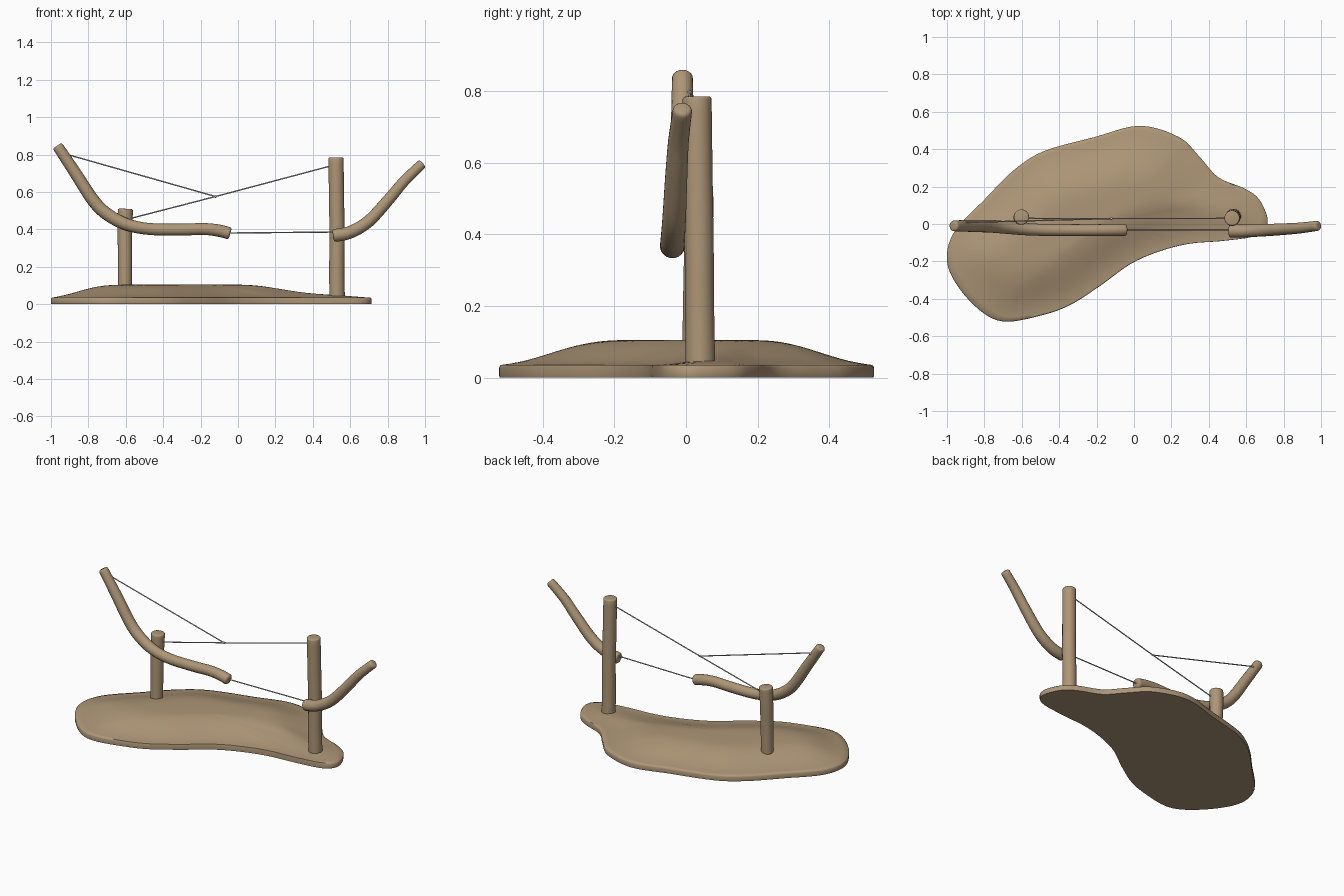
import bpy, bmesh, math
from mathutils import Vector

cube = bpy.data.objects.get("Cube")
if cube:
    bpy.data.objects.remove(cube)


def material(name, color):
    mat = bpy.data.materials.new(name)
    mat.use_nodes = True
    mat.diffuse_color = color
    mat.node_tree.nodes["Principled BSDF"].inputs["Base Color"].default_value = color
    return mat


TAN = material("tan clay", (0.42, 0.305, 0.185, 1))
CORD = material("pale grey cord", (0.55, 0.53, 0.49, 1))


def finish(name, bm, mat=TAN, angle=45):
    bmesh.ops.recalc_face_normals(bm, faces=bm.faces)
    mesh = bpy.data.meshes.new(name)
    bm.to_mesh(mesh)
    bm.free()
    mesh.materials.append(mat)
    obj = bpy.data.objects.new(name, mesh)
    bpy.context.collection.objects.link(obj)
    bpy.ops.object.select_all(action='DESELECT')
    obj.select_set(True)
    bpy.context.view_layer.objects.active = obj
    bpy.ops.object.shade_smooth_by_angle(angle=math.radians(angle))


def spline(pts, steps, closed=False):
    """Smooth curve through the points (vectors of any size)."""
    pts = [Vector(p) for p in pts]
    n = len(pts)
    pick = (lambda i: pts[i % n]) if closed else (lambda i: pts[max(0, min(n - 1, i))])
    out = []
    for i in range(n if closed else n - 1):
        a, b, c, d = (pick(i + k) for k in (-1, 0, 1, 2))
        for s in range(steps):
            t = s / steps
            out.append(b + (c - a) * (t / 2) + (a * 2 - b * 5 + c * 4 - d) * (t * t / 2)
                       + (b * 3 - a - c * 3 + d) * (t ** 3 / 2))
    return out if closed else out + [pts[-1]]


def bridge(bm, r0, r1):
    n = len(r0)
    for i in range(n):
        bm.faces.new((r0[i], r0[(i + 1) % n], r1[(i + 1) % n], r1[i]))


def tube(name, pts, mat=TAN, sides=20, steps=5, soft=0.012):
    """Sweep a round section along (x, y, z, radius) points, with softened ends."""
    path = spline(pts, steps)
    pos = [p.xyz for p in path]
    rad = [p.w for p in path]
    tang = [(pos[min(i + 1, len(pos) - 1)] - pos[max(i - 1, 0)]).normalized()
            for i in range(len(pos))]
    rows = list(zip(pos, tang, rad))
    if soft:
        def cap(p, t, r, sign):
            return [(p + t * sign * soft * h, t, r - soft * k)
                    for h, k in ((0.5, 0.15), (0.87, 0.5), (1, 1))]
        rows = cap(*rows[0], -1)[::-1] + rows + cap(*rows[-1], 1)
    bm = bmesh.new()
    rings = []
    side = tang[0].orthogonal()
    for p, t, r in rows:
        side = (side - t * side.dot(t)).normalized()
        up = t.cross(side)
        rings.append([bm.verts.new(p + (side * math.cos(a) + up * math.sin(a)) * r)
                      for a in (2 * math.pi * k / sides for k in range(sides))])
    for r0, r1 in zip(rings, rings[1:]):
        bridge(bm, r0, r1)
    bm.faces.new(rings[0])
    bm.faces.new(rings[-1])
    finish(name, bm, mat)


def smooth(t):
    t = max(0, min(1, t))
    return t * t * (3 - 2 * t)


# Mound-like base: free-form outline, vertical rim, domed top
OUTLINE = [(-1, -.2), (-.96, -.04), (-.8, .13), (-.64, .29), (-.48, .39), (-.21, .465),
           (.03, .525), (.24, .465), (.35, .36), (.45, .25), (.59, .19), (.67, .13),
           (.715, .015), (.66, -.06), (.48, -.09), (.3, -.105), (.14, -.145), (-.02, -.215),
           (-.18, -.33), (-.345, -.435), (-.5, -.49), (-.68, -.522), (-.8, -.48), (-.93, -.35)]
edge = spline(OUTLINE, 5, closed=True)
centre = Vector((-.2, 0))


def height(p):
    d = min((p - e).length for e in edge)
    low = 1 - 0.45 * smooth(p.x / .45)
    return .035 + .07 * low * smooth(d / .29)


bm = bmesh.new()
last = [bm.verts.new(centre.lerp(e, .998).to_3d()) for e in edge]
bm.faces.new(last)
for z in (.006, .028):
    ring = [bm.verts.new((*centre.lerp(e, 1), z)) for e in edge]
    bridge(bm, last, ring)
    last = ring
RINGS = 24
dome = []
for k in range(RINGS):
    ring = []
    for e in edge:
        p = centre.lerp(e, .993 * (1 - k / RINGS))
        ring.append(bm.verts.new((*p, height(p))))
    bridge(bm, last, ring)
    last = ring
    if k > 0:
        dome += ring
top = bm.verts.new((*centre, height(centre)))
for i in range(len(last)):
    bm.faces.new((last[i], last[(i + 1) % len(last)], top))
for _ in range(12):
    bmesh.ops.smooth_vert(bm, verts=dome, factor=.5, use_axis_z=True)
finish("base", bm, angle=60)

# Upright posts
tube("right_post", [(-.604, .026, .07, .037), (-.604, .03, .25, .038),
                    (-.605, .035, .4, .04), (-.602, .037, .502, .041)], soft=.008)
tube("left_post", [(.53, .04, .03, .042), (.528, .038, .2, .041), (.53, .037, .35, .041),
                   (.527, .034, .55, .041), (.524, .031, .777, .041)], soft=.008)

# Bent branches
tube("right_branch", [(-.96, -.01, .838, .029), (-.875, -.01, .71, .032),
                      (-.77, -.012, .55, .034), (-.69, -.018, .475, .034),
                      (-.59, -.027, .425, .033), (-.47, -.032, .402, .032),
                      (-.31, -.033, .399, .032), (-.18, -.033, .402, .032),
                      (-.1, -.032, .393, .033), (-.053, -.032, .381, .033)])
tube("left_branch", [(.52, -.038, .368, .035), (.6, -.037, .385, .034), (.7, -.033, .445, .033),
                     (.81, -.027, .565, .031), (.89, -.021, .66, .029), (.978, -.01, .745, .027)])

# Strings between posts and branches
KNOT = Vector((-.12, .029, .576))
STRINGS = {"branch_string": ((-.91, .008, .8), KNOT),
           "short_string": ((-.57, .03, .46), KNOT),
           "long_string": (KNOT, (.49, .03, .738)),
           "lower_string": ((-.05, -.03, .381), (.51, -.03, .386))}
for name, (a, b) in STRINGS.items():
    tube(name, [(*a, .0035), (*b, .0035)], CORD, sides=8, steps=2, soft=0)

# Small knots where strings meet
for name, spot in (("middle_knot", KNOT), ("branch_knot", (-.905, .01, .795))):
    bm = bmesh.new()
    bmesh.ops.create_uvsphere(bm, u_segments=12, v_segments=8, radius=.007)
    bmesh.ops.translate(bm, verts=bm.verts, vec=spot)
    finish(name, bm, CORD)
